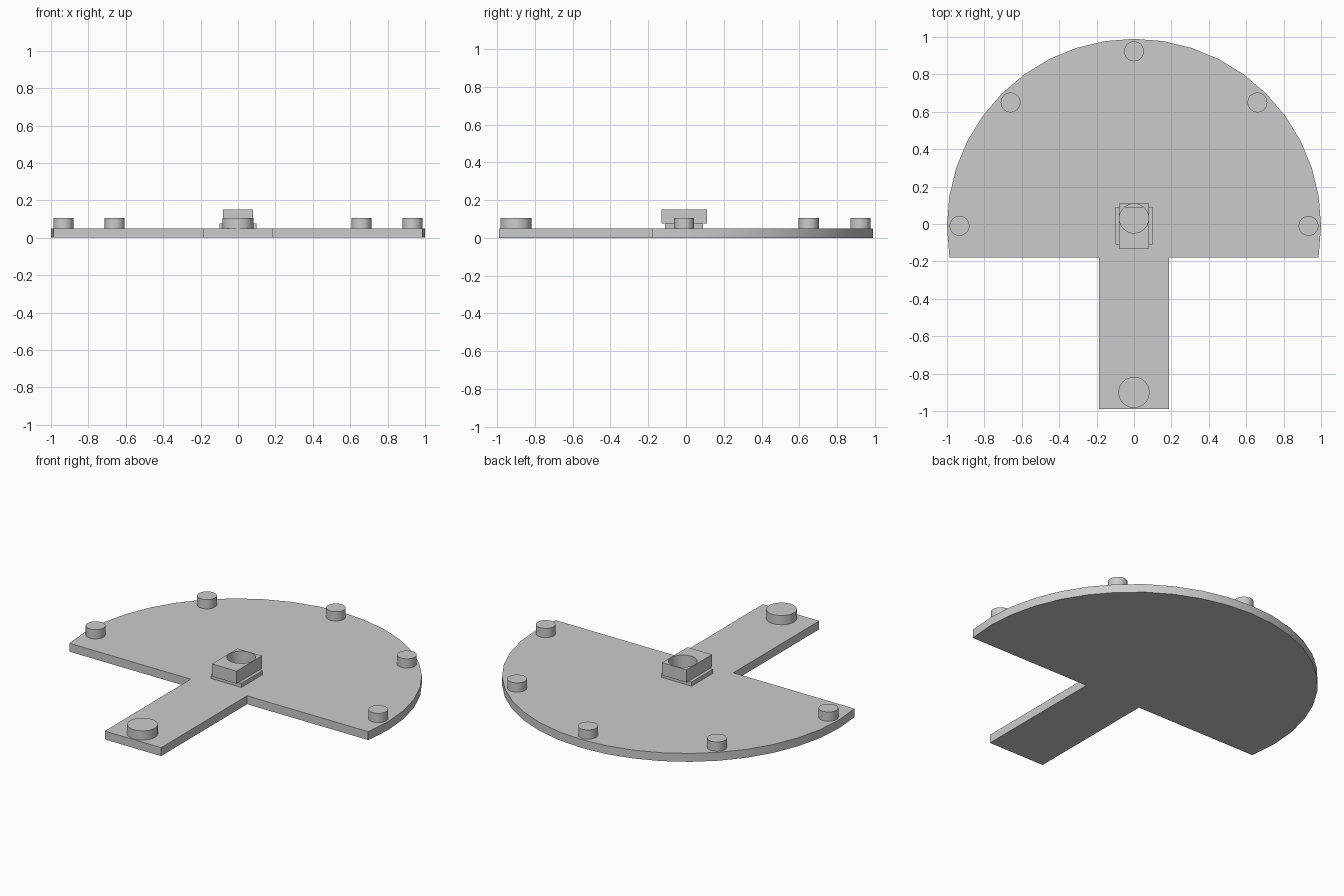
import bpy, bmesh
from math import sin, cos, radians, sqrt

if "Cube" in bpy.data.objects:
    bpy.data.objects.remove(bpy.data.objects["Cube"], do_unlink=True)

CY = -0.01        # centre of the round plate
PLATE_TOP = 0.05
PEG_TOP = 0.105

grey = bpy.data.materials.new("plain_grey")
grey.use_nodes = True
colour = (0.6, 0.6, 0.6, 1)
grey.diffuse_color = colour
grey.node_tree.nodes["Principled BSDF"].inputs["Base Color"].default_value = colour


def prism(name, outline, z0, z1):
    """Extrude a closed outline from z0 up to z1."""
    bm = bmesh.new()
    face = bm.faces.new([bm.verts.new((x, y, z0)) for x, y in outline])
    side = bmesh.ops.extrude_face_region(bm, geom=[face])["geom"]
    top = [g for g in side if isinstance(g, bmesh.types.BMVert)]
    bmesh.ops.translate(bm, vec=(0, 0, z1 - z0), verts=top)
    bmesh.ops.recalc_face_normals(bm, faces=bm.faces)
    mesh = bpy.data.meshes.new(name)
    bm.to_mesh(mesh)
    bm.free()
    mesh.materials.append(grey)
    obj = bpy.data.objects.new(name, mesh)
    bpy.context.collection.objects.link(obj)
    return obj


def smooth(obj):
    bpy.ops.object.select_all(action='DESELECT')
    obj.select_set(True)
    bpy.context.view_layer.objects.active = obj
    bpy.ops.object.shade_smooth_by_angle(angle=radians(30))


def circle(x, y, r, n=32):
    return [(x + r * cos(radians(360 * i / n)), y + r * sin(radians(360 * i / n)))
            for i in range(n)]


def rect(hx, hy):
    return [(-hx, CY - hy), (hx, CY - hy), (hx, CY + hy), (-hx, CY + hy)]


# Base plate: round arc cut straight at the front, with a stem
cut_y, stem_x, stem_y = -0.18, 0.186, -0.99
corner_x = sqrt(1 - (cut_y - CY) ** 2)
arc = [(cos(radians(a)), CY + sin(radians(a))) for a in range(-9, 190, 9)]
outline = ([(stem_x, stem_y), (stem_x, cut_y), (corner_x, cut_y)] + arc +
           [(-corner_x, cut_y), (-stem_x, cut_y), (-stem_x, stem_y)])
smooth(prism("base_plate", outline, 0, PLATE_TOP))

# Small pegs around the rim
for i in range(5):
    a = radians(45 * i)
    smooth(prism(f"rim_peg_{i + 1}",
                 circle(0.933 * cos(a), CY + 0.933 * sin(a), 0.053),
                 PLATE_TOP, PEG_TOP))

# Large peg at the end of the stem
smooth(prism("stem_peg", circle(0, -0.9, 0.083), PLATE_TOP, PEG_TOP))

# Central pad and the block with a round socket
prism("centre_pad", rect(0.1, 0.1), PLATE_TOP, 0.075)
block = prism("socket_block", rect(0.081, 0.12), 0.075, 0.15)
cutter = prism("socket_cutter", circle(0, 0.03, 0.078), 0.06, 0.2)
cutter.hide_render = True
hole = block.modifiers.new("socket", 'BOOLEAN')
hole.operation = 'DIFFERENCE'
hole.solver = 'EXACT'
hole.object = cutter
bpy.context.view_layer.objects.active = block
bpy.ops.object.modifier_apply(modifier=hole.name)
bpy.data.objects.remove(cutter, do_unlink=True)
smooth(block)
